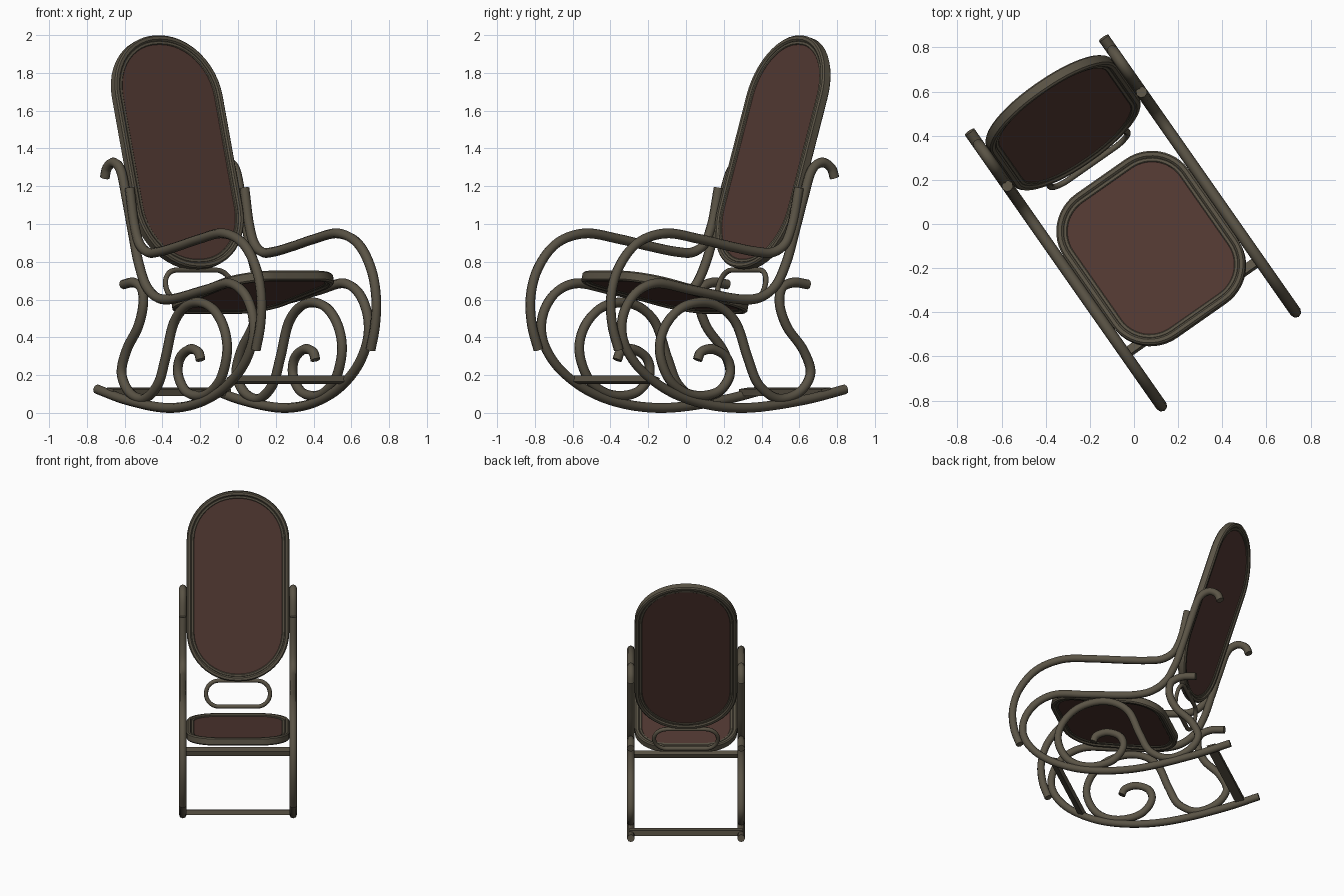
import bpy, bmesh, math
from mathutils import Matrix, Vector

if "Cube" in bpy.data.objects:
    bpy.data.objects.remove(bpy.data.objects["Cube"])

TURN = Matrix.Rotation(math.radians(35), 4, 'Z')   # whole chair is turned on the floor
RAIL_X = 0.371                                     # side frames, left and right


def material(name, rgb):
    m = bpy.data.materials.new(name)
    m.diffuse_color = (*rgb, 1)
    m.use_nodes = True
    m.node_tree.nodes["Principled BSDF"].inputs["Base Color"].default_value = m.diffuse_color
    return m


WOOD = material("grey_brown_wood", (0.102, 0.087, 0.060))
PANEL = material("red_brown_panel", (0.084, 0.040, 0.032))


def add(name, mesh, mat, matrix=None, angle=40):
    mesh.materials.clear()
    mesh.materials.append(mat)
    ob = bpy.data.objects.new(name, mesh)
    bpy.context.scene.collection.objects.link(ob)
    ob.matrix_world = TURN @ (matrix or Matrix())
    bpy.ops.object.select_all(action='DESELECT')
    ob.select_set(True)
    bpy.context.view_layer.objects.active = ob
    bpy.ops.object.shade_smooth_by_angle(angle=math.radians(angle))
    return ob


def smooth_path(pts, steps=7):
    """Centripetal Catmull-Rom curve through 2D points."""
    p = [Vector(q) for q in pts]
    p = [2 * p[0] - p[1]] + p + [2 * p[-1] - p[-2]]
    out = []
    for a, b, c, d in zip(p, p[1:], p[2:], p[3:]):
        t1 = (b - a).length ** .5
        t2 = t1 + (c - b).length ** .5
        t3 = t2 + (d - c).length ** .5
        for i in range(steps):
            t = t1 + (t2 - t1) * i / steps
            a1 = a.lerp(b, t / t1)
            a2 = b.lerp(c, (t - t1) / (t2 - t1))
            a3 = c.lerp(d, (t - t2) / (t3 - t2))
            b1 = a1.lerp(a2, t / t2)
            b2 = a2.lerp(a3, (t - t1) / (t3 - t1))
            out.append(b1.lerp(b2, (t - t1) / (t2 - t1)))
    return out + [p[-2]]


def tube(name, pts, radius, cyclic=False, matrix=None):
    cu = bpy.data.curves.new(name, 'CURVE')
    cu.dimensions = '3D'
    cu.bevel_depth = radius
    cu.bevel_resolution = 2
    cu.use_fill_caps = True
    sp = cu.splines.new('POLY')
    sp.points.add(len(pts) - 1)
    for q, v in zip(sp.points, pts):
        q.co = (*v, 1)
    sp.use_cyclic_u = cyclic
    tmp = bpy.data.objects.new(name + "_path", cu)
    mesh = bpy.data.meshes.new_from_object(tmp)
    bpy.data.objects.remove(tmp)
    return add(name, mesh, WOOD, matrix, 50)


def rounded(a, b, r, n=12):
    """Outline of a rounded rectangle with half sizes a, b."""
    out = []
    for k, (sx, sy) in enumerate([(1, 1), (-1, 1), (-1, -1), (1, -1)]):
        for i in range(n + 1):
            w = math.pi / 2 * (k + i / n)
            out.append((sx * (a - r) + r * math.cos(w), sy * (b - r) + r * math.sin(w)))
    return out


def ring(name, a, b, r, section, matrix):
    """Sweep a closed (inset, height) section round the outline."""
    bm = bmesh.new()
    loops = [[bm.verts.new((x, y, h)) for x, y in rounded(a - i, b - i, r - i)]
             for i, h in section]
    for l0, l1 in zip(loops, loops[1:] + loops[:1]):
        for j in range(len(l0)):
            k = (j + 1) % len(l0)
            bm.faces.new((l0[j], l0[k], l1[k], l1[j]))
    bmesh.ops.recalc_face_normals(bm, faces=bm.faces)
    me = bpy.data.meshes.new(name)
    bm.to_mesh(me)
    bm.free()
    add(name, me, WOOD, matrix)


def plate(name, a, b, r, half, matrix):
    bm = bmesh.new()
    f = bm.faces.new([bm.verts.new((x, y, -half)) for x, y in rounded(a, b, r)])
    ext = bmesh.ops.extrude_face_region(bm, geom=[f])
    bmesh.ops.translate(bm, vec=(0, 0, 2 * half),
                        verts=[g for g in ext['geom'] if isinstance(g, bmesh.types.BMVert)])
    bmesh.ops.recalc_face_normals(bm, faces=bm.faces)
    me = bpy.data.meshes.new(name)
    bm.to_mesh(me)
    bm.free()
    add(name, me, PANEL, matrix)


def section(w, h, c, i0=0.0):
    """Chamfered box section: width w, half height h, chamfer c."""
    return [(i0, -h + c), (i0, h - c), (i0 + c, h), (i0 + w - c, h),
            (i0 + w, h - c), (i0 + w, -h + c), (i0 + w - c, -h), (i0 + c, -h)]


def frame_panel(name, a, b, r, matrix):
    ring(name + "_frame", a, b, r, section(.032, .027, .008), matrix)
    ring(name + "_inner_trim", a, b, r, section(.020, .019, .004, .030), matrix)
    plate(name + "_panel", a - .04, b - .04, r - .04, .013, matrix)


def tilted(forward, z, degrees):
    return Matrix.Translation((0, -forward, z)) @ Matrix.Rotation(math.radians(degrees), 4, 'X')


# Bent-wood side frames, given as (forward, height) points
SIDE = {
    # rocker, front loop, seat rail, back post and hook in one piece
    "rocker_and_post": [(-.77, .125), (-.5, .068), (-.1, .026), (.2, .06), (.42, .14), (.59, .265),
                        (.67, .40), (.665, .52), (.59, .63), (.46, .685), (.22, .65), (-.12, .60),
                        (-.23, .615), (-.32, .675), (-.39, .80), (-.44, .95), (-.50, 1.14),
                        (-.55, 1.28), (-.585, 1.315), (-.63, 1.325), (-.68, 1.295), (-.70, 1.245)],
    # arm rest
    "arm": [(.695, .335), (.735, .46), (.745, .61), (.70, .76), (.58, .895), (.40, .95),
            (.17, .92), (-.02, .883), (-.20, .853), (-.30, .85), (-.375, .89), (-.425, .99),
            (-.47, 1.19)],
    # S-shaped scroll under the seat
    "scroll": [(-.53, .68), (-.43, .69), (-.36, .66), (-.345, .58), (-.39, .46), (-.50, .33),
               (-.545, .21), (-.48, .115), (-.34, .075), (-.21, .15), (-.14, .29), (-.06, .48),
               (.04, .56), (.16, .585), (.30, .55), (.40, .45), (.43, .33), (.37, .18),
               (.27, .11), (.16, .09), (.04, .12), (-.025, .21), (-.005, .29), (.09, .338),
               (.165, .32), (.185, .28)],
}
for side, sx in (("left", -1), ("right", 1)):
    for part, pts in SIDE.items():
        tube(side + "_" + part, [(sx * RAIL_X, -p.x, p.y) for p in smooth_path(pts)], .026)

# Seat and back
frame_panel("seat", .345, .405, .21, tilted(.136, .638, -12.9))
frame_panel("back", .345, .645, .335, tilted(-.56, 1.3775, 90 - 17.4))

# Small oval link between back and seat
tube("back_link", [(x, y, 0) for x, y in rounded(.215, .088, .086, 8)], .014, True,
     tilted(-.36, .672, 90 - 17))

# Cross bars between the rockers
for name, fwd, z, size in (("front_cross_bar", .46, .175, (.76, .04, .034)),
                           ("back_cross_bar", -.64, .112, (.76, .06, .036))):
    bm = bmesh.new()
    bmesh.ops.create_cube(bm, size=1, matrix=Matrix.Diagonal((*size, 1)))
    me = bpy.data.meshes.new(name)
    bm.to_mesh(me)
    bm.free()
    add(name, me, WOOD, tilted(fwd, z, -20 if fwd > 0 else 8))
